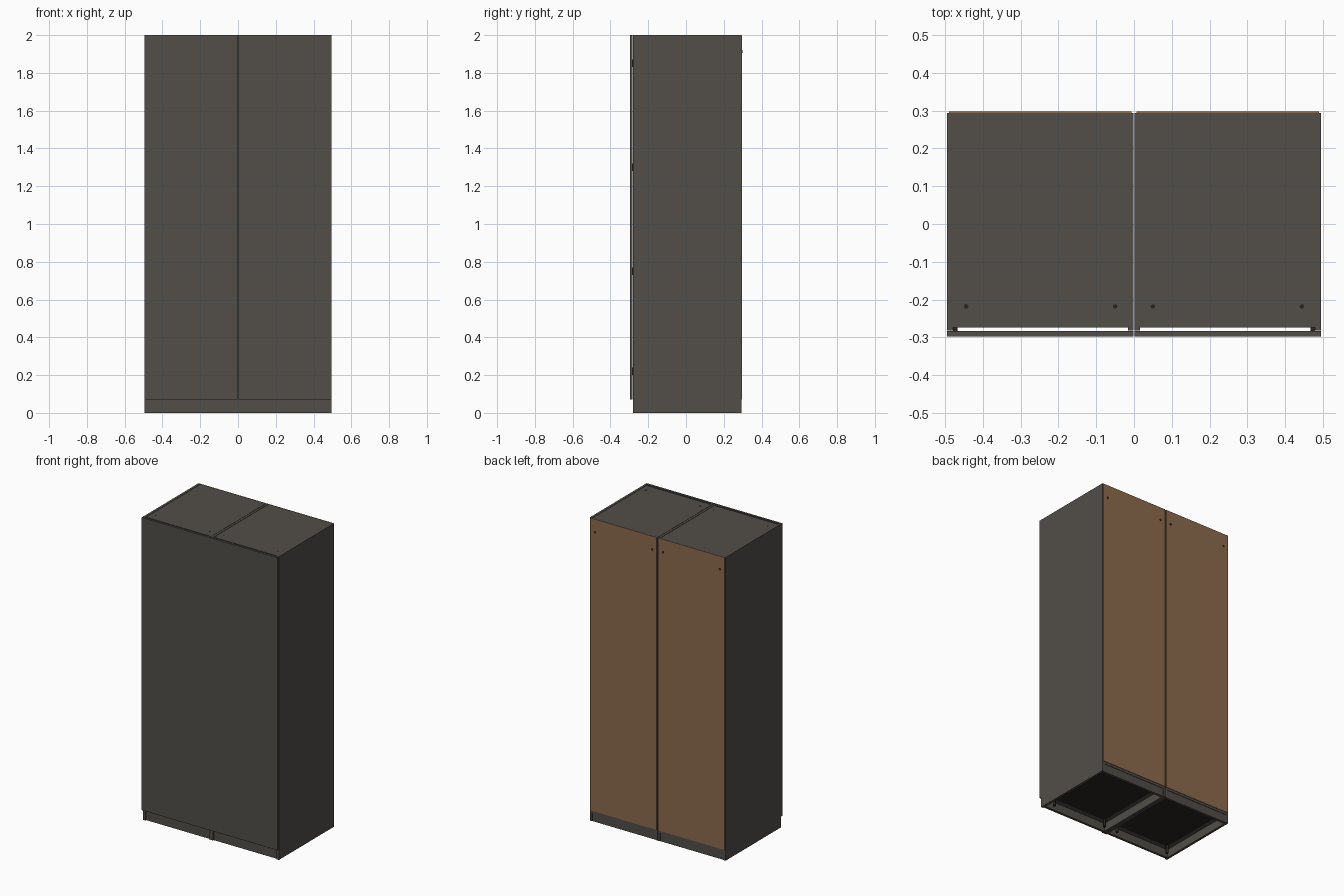
import bpy

default = bpy.data.objects.get("Cube")
if default:
    bpy.data.objects.remove(default, do_unlink=True)


def material(name, r, g, b):
    m = bpy.data.materials.new(name)
    m.use_nodes = True
    m.diffuse_color = (r, g, b, 1)
    m.node_tree.nodes["Principled BSDF"].inputs["Base Color"].default_value = (r, g, b, 1)
    return m


GREY = material("dark grey brown", 0.085, 0.077, 0.066)
BROWN = material("brown fibreboard", 0.26, 0.145, 0.073)
DARK = material("near black", 0.02, 0.018, 0.016)


def box(name, x, y, z, mat):
    """Box from (low, high) ranges on each axis."""
    ranges = [sorted(r) for r in (x, y, z)]
    bpy.ops.mesh.primitive_cube_add(size=1, location=[(a + b) / 2 for a, b in ranges])
    ob = bpy.context.object
    ob.name = name
    ob.scale = [b - a for a, b in ranges]
    bpy.ops.object.transform_apply(location=False, rotation=False)
    ob.data.materials.append(mat)
    return ob


def disc(name, at, mat, radius=0.006, depth=0.002, turn=0):
    bpy.ops.mesh.primitive_cylinder_add(vertices=16, radius=radius, depth=depth,
                                        location=at, rotation=(turn, 0, 0))
    ob = bpy.context.object
    ob.name = name
    ob.data.materials.append(mat)


W, D, H = 0.495, 0.297, 2.0   # half width, half depth, height
T = 0.016                     # panel thickness
FRONT = -0.281                # front edge of the carcass
INNER = -0.274                # front edge of the recessed boards
BASE = 0.07                   # plinth height

# Two cabinets side by side, mirrored about the middle
for side, s in (("left", 1), ("right", -1)):
    def span(a, b):
        return (s * a, s * b)

    inside = span(T, W - T)

    # Carcass
    box(side + "_outer_side_panel", span(W - T, W), (FRONT, D - 0.003), (0, H), GREY)
    box(side + "_inner_side_panel", span(0.001, T), (FRONT, D - 0.003), (0, H), GREY)
    box(side + "_top_panel", inside, (INNER, D - 0.003), (H - T - 0.002, H - 0.002), GREY)
    box(side + "_bottom_panel", inside, (INNER, D - 0.003), (BASE - T, BASE), GREY)
    box(side + "_front_plinth", inside, (INNER, INNER + T), (0, BASE - T), GREY)
    box(side + "_back_plinth", inside, (D - 0.006 - T, D - 0.006), (0, BASE - T), GREY)
    box(side + "_underside_board", span(T + 0.03, W - T - 0.03), (INNER + 0.05, D - 0.05),
        (BASE - T - 0.003, BASE - T), DARK)

    # Back board and door
    box(side + "_back_board", span(0.006, W - 0.006), (D - 0.003, D), (BASE, H - 0.001), BROWN)
    box(side + "_door", span(0.0015, W), (-D, FRONT - 0.002), (BASE, H), GREY)

    # Hinges between door and outer side
    for z in (0.22, 0.75, 1.3, 1.85):
        box(side + "_hinge", span(W - T - 0.012, W - T), (FRONT - 0.002, -0.21),
            (z - 0.02, z + 0.02), DARK)

    # Screw caps and levelling feet
    for x in (0.05, 0.444):
        disc(side + "_top_cap", (s * x, -0.218, H - 0.002), DARK)
        disc(side + "_foot", (s * x, -0.218, (BASE - T) / 2), DARK, 0.009, BASE - T)
    for x in (0.04, 0.455):
        disc(side + "_back_cap", (s * x, D, 1.913), DARK, 0.008, 0.002, 1.5708)
